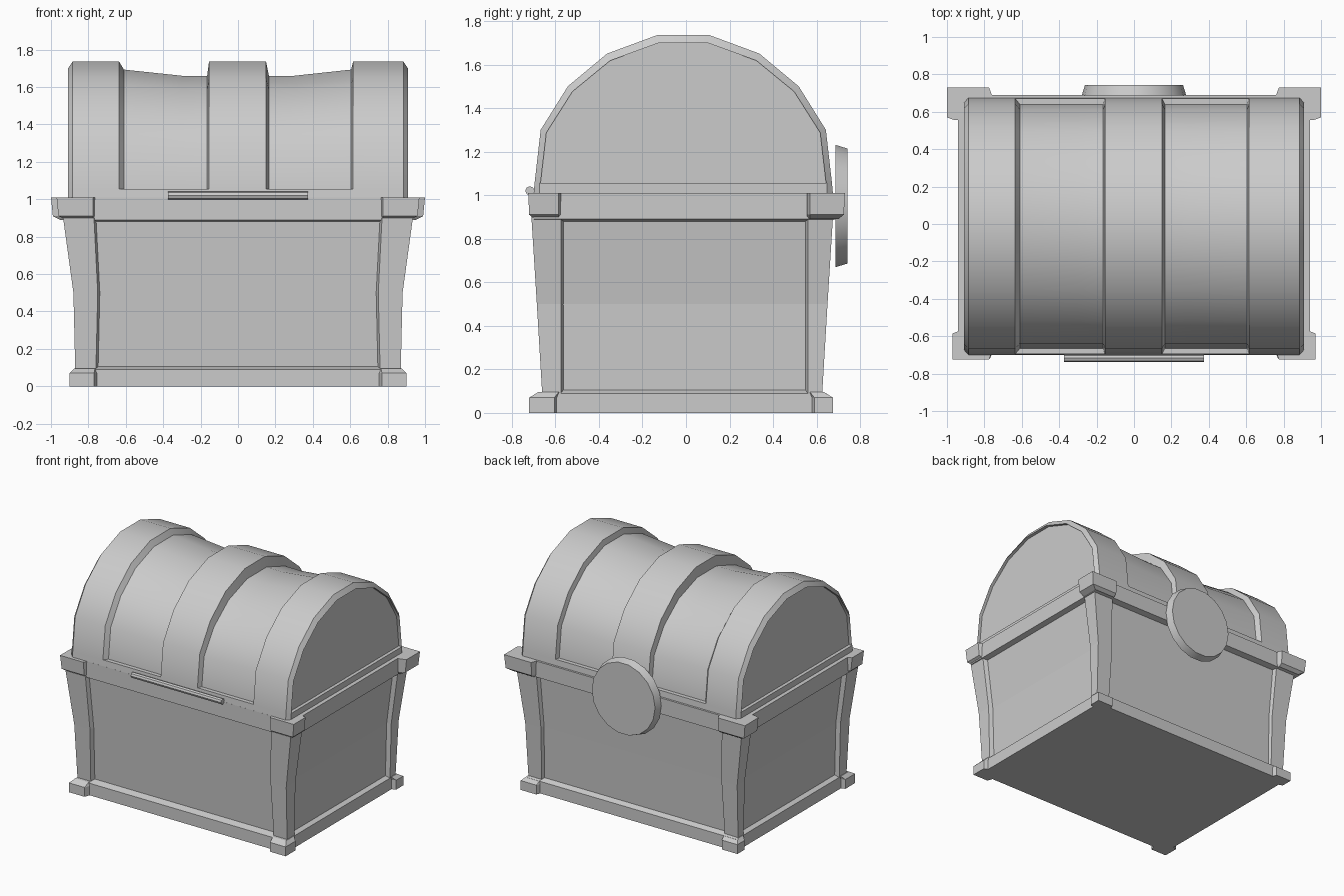
import bpy, bmesh, math

if "Cube" in bpy.data.objects:
    bpy.data.objects.remove(bpy.data.objects["Cube"])


def loft(name, rings):
    """Skin a stack of equal-length closed rings and cap both ends."""
    bm = bmesh.new()
    vs = [[bm.verts.new(p) for p in r] for r in rings]
    n = len(rings[0])
    for a, b in zip(vs, vs[1:]):
        for i in range(n):
            j = (i + 1) % n
            bm.faces.new((a[i], a[j], b[j], b[i]))
    bm.faces.new(vs[0][::-1])
    bm.faces.new(vs[-1])
    bmesh.ops.remove_doubles(bm, verts=bm.verts, dist=0.0005)
    bmesh.ops.recalc_face_normals(bm, faces=bm.faces)
    me = bpy.data.meshes.new(name)
    bm.to_mesh(me)
    bm.free()
    ob = bpy.data.objects.new(name, me)
    bpy.context.collection.objects.link(ob)
    return ob


def smooth(ob):
    bpy.ops.object.select_all(action='DESELECT')
    ob.select_set(True)
    bpy.context.view_layer.objects.active = ob
    bpy.ops.object.shade_smooth_by_angle(angle=math.radians(32))


# Box: lower rim, recessed waisted panel, upper rim (z, half x, front y, back y)
box = [(0, .87, .68, .645), (.09, .87, .68, .645), (.105, .84, .63, .605),
       (.5, .85, .655, .625), (.88, .90, .68, .645), (.89, .94, .70, .69),
       (1.01, .94, .70, .69)]
loft("chest_box", [[(-x, -f, z), (x, -f, z), (x, b, z), (-x, b, z)]
                   for z, x, f, b in box])


# Corner pieces: six-sided sections with small chamfers on the inner edges
def corner(name, sx, sy, secs):
    rings = []
    for z, xo, yo, xi, yi in secs:
        pts = [(xo, yo), (xi, yo), (xi - .015, yo - .04),
               (xi - .015, yi - .015), (xo - .04, yi - .015), (xo, yi)]
        rings.append([(sx * x, sy * y, z) for x, y in pts])
    loft(name, rings)


for sx, side in ((-1, "left"), (1, "right")):
    for sy, end in ((-1, "front"), (1, "back")):
        back = sy > 0
        d = .035 if back else 0            # back sits slightly closer in
        yi = .56 if back else .575
        tag = end + "_" + side
        corner("post_" + tag, sx, sy,
               [(.08, .87, .66 - d, .76, yi), (.5, .88, .685 - d, .75, yi),
                (.90, .935, .71 - d, .77, yi)])
        yf = .675 if back else .72
        corner("foot_" + tag, sx, sy,
               [(0, .90, yf, .77, yi + .03), (.07, .90, yf, .77, yi + .03),
                (.095, .875, yf - .04, .765, yi + .01)])
        xc, yc = (1.0, .73) if back else (.97, .725)
        corner("cap_" + tag, sx, sy,
               [(.89, xc - .05, yc - .03, .775, yi + .01),
                (.91, xc - .01, yc - .005, .775, yi + .01),
                (1.01, xc, yc, .775, yi + .01)])

# Lid: barrel profile lofted along x, with recessed, sagging gaps between bands
ARC = [(.683, 1.055), (.655, 1.30), (.53, 1.50), (.35, 1.65), (.12, 1.735)]


def lid_ring(x, ky=1.0, drop=0.0, end=False, base=1.01):
    k = ky if end else 1.0
    half = [(.687 * k, base), (.683 * k, 1.055)]
    half += [(y * ky, 1.055 + (z - 1.055) * (1 - drop / .68)) for y, z in ARC]
    pts = half + [(-y, z) for y, z in reversed(half)]
    return [(x, y - .0125, z) for y, z in pts]


def lid_end(s):
    """Recessed end panel and bevelled lip, from inside out."""
    e = dict(ky=.96, drop=.037, end=True)
    return [lid_ring(s * .885, base=1.055, **e), lid_ring(s * .91, base=1.055, **e),
            lid_ring(s * .91, **e), lid_ring(s * .885)]


gaps = [(-.635, 0), (-.61, .042), (-.30, .075), (-.165, .075), (-.155, 0),
        (.15, 0), (.165, .075), (.30, .075), (.605, .042), (.615, 0)]
rings = lid_end(-1)
rings += [lid_ring(x, .955 if d else 1.0, d) for x, d in gaps]
rings += lid_end(1)[::-1]
smooth(loft("lid", rings))

# Front handle bar
bpy.ops.mesh.primitive_cylinder_add(vertices=8, radius=.021, depth=.75,
                                    location=(0, -.717, 1.02),
                                    rotation=(0, math.pi / 2, 0))
bar = bpy.context.object
bar.name = "handle_bar"
smooth(bar)

# Round lock plate on the back
plate = []
for y, r in ((.687, .285), (.742, .268)):
    plate.append([(r * .98 * math.cos(t), y, .95 + r * math.sin(t))
                  for t in (2 * math.pi * i / 18 for i in range(18))])
smooth(loft("lock_plate", plate))
